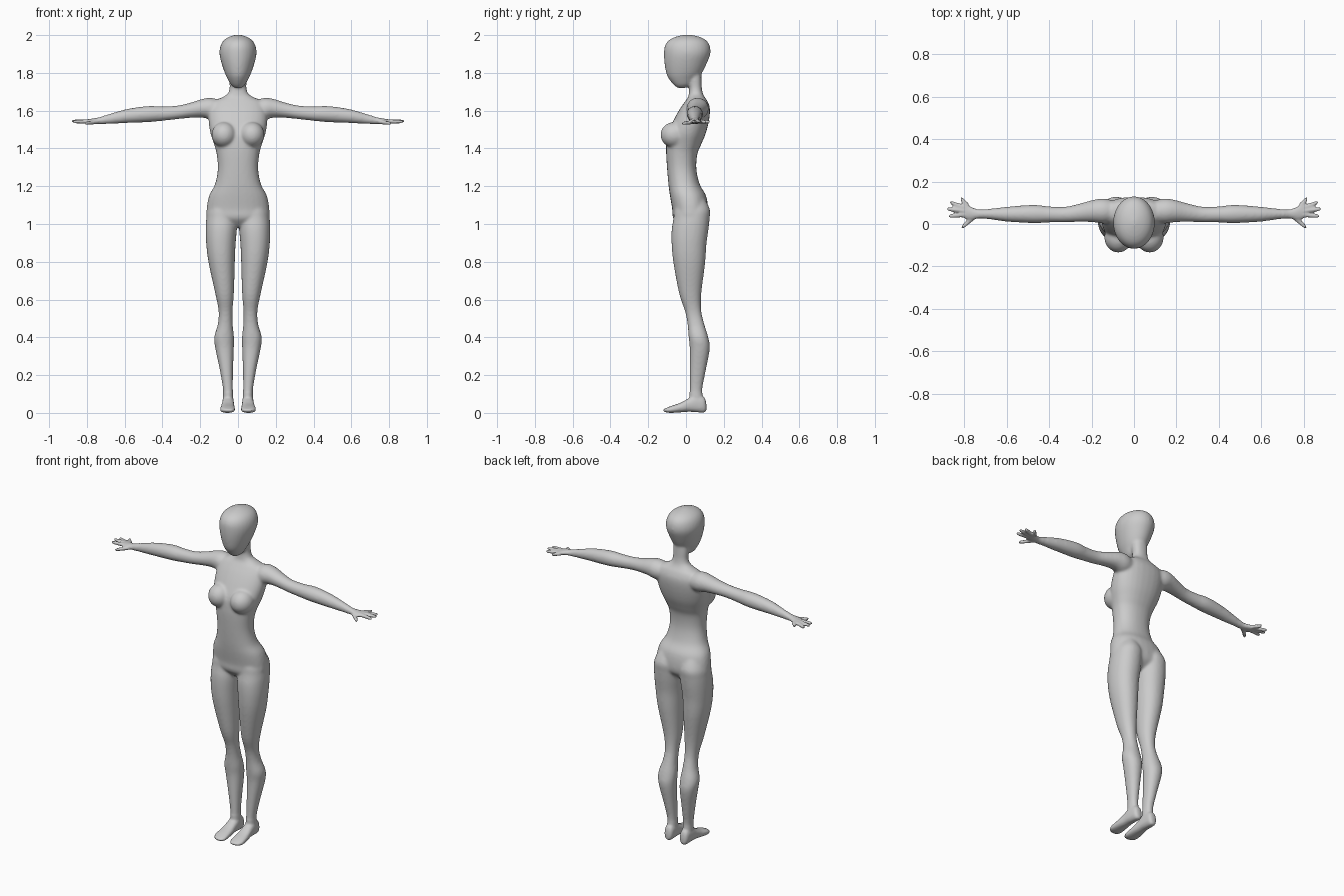
import bpy, bmesh, math
from mathutils import Vector

bm = bmesh.new()


def spline(rows, n=4):
    """Catmull-Rom interpolation through rows of numbers."""
    out = []
    for i in range(len(rows) - 1):
        p0, p1 = rows[max(i - 1, 0)], rows[i]
        p2, p3 = rows[i + 1], rows[min(i + 2, len(rows) - 1)]
        for k in range(n):
            t = k / n
            out.append([0.5 * (2 * b + (c - a) * t + (2 * a - 5 * b + 4 * c - d) * t * t
                               + (3 * b - a - 3 * c + d) * t ** 3)
                        for a, b, c, d in zip(p0, p1, p2, p3)])
    return out + [list(rows[-1])]


def loft(rows, axis, side=1, power=2.0, seg=28):
    """Rows are (position, u_min, u_max, v_min, v_max) along the given axis."""
    u, v = [i for i in range(3) if i != axis]
    rings = []
    for p, u0, u1, v0, v1 in spline(rows):
        ring = []
        for k in range(seg):
            a = 2 * math.pi * k / seg
            c, s = math.cos(a), math.sin(a)
            co = [0, 0, 0]
            co[axis] = p
            co[u] = (u0 + u1) / 2 + (u1 - u0) / 2 * math.copysign(abs(c) ** (2 / power), c)
            co[v] = (v0 + v1) / 2 + (v1 - v0) / 2 * math.copysign(abs(s) ** (2 / power), s)
            co[0] *= side
            ring.append(bm.verts.new(co))
        rings.append(ring)
    for r, q in zip(rings, rings[1:]):
        for k in range(seg):
            bm.faces.new((r[k], r[(k + 1) % seg], q[(k + 1) % seg], q[k]))
    bm.faces.new(rings[0])
    bm.faces.new(rings[-1])


def ball(center, radii):
    rows = []
    for i in range(9):
        a = math.pi * (.03 + .94 * i / 8)
        x, y, z = center
        w, d = radii[0] * math.sin(a), radii[1] * math.sin(a)
        rows.append((z - radii[2] * math.cos(a), x - w, x + w, y - d, y + d))
    loft(rows, 2)


def finger(a, b, r0, r1, side):
    a, b = Vector(a), Vector(b)
    slant = (b - a).length / (b.x - a.x)
    rows = []
    for t, r in ((0, r0), (.5, (r0 + r1) / 2), (.95, r1), (1.1, r1 * .7), (1.16, r1 * .3)):
        p, w = a.lerp(b, t), r * slant
        rows.append((p.x, p.y - w, p.y + w, p.z - r, p.z + r))
    loft(rows, 0, side, seg=14)


# head: z, x range, y range
loft([(1.718, -.012, .012, -.04, -.01), (1.735, -.036, .036, -.064, .03),
      (1.77, -.056, .056, -.092, .06), (1.80, -.070, .070, -.105, .085),
      (1.85, -.087, .087, -.114, .11), (1.90, -.098, .098, -.117, .129),
      (1.94, -.094, .094, -.113, .127), (1.97, -.078, .078, -.094, .11),
      (1.99, -.050, .050, -.058, .075), (2.002, -.012, .012, -.01, .025)], 2)

# torso and neck: z, half width, y range
torso = [(.985, .06, -.03, .06), (1.03, .158, -.068, .108), (1.08, .166, -.073, .117),
         (1.15, .153, -.085, .106), (1.21, .122, -.093, .073), (1.29, .107, -.10, .055),
         (1.37, .113, -.105, .06), (1.42, .126, -.105, .08), (1.48, .146, -.098, .105),
         (1.55, .156, -.066, .122), (1.61, .152, -.032, .127), (1.65, .13, -.004, .114),
         (1.67, .085, .01, .10), (1.69, .055, .015, .09), (1.72, .045, .017, .084),
         (1.76, .046, .012, .082), (1.82, .045, 0, .08)]
loft([(z, -w, w, a, b) for z, w, a, b in torso], 2, power=2.25)

# leg: z, x range, y range
leg = [(.03, .026, .078, .02, .10), (.08, .025, .079, .018, .09), (.13, .027, .080, .02, .087),
       (.23, .026, .097, .02, .106), (.34, .022, .120, .02, .126), (.40, .021, .126, .014, .118),
       (.47, .028, .107, .008, .097), (.54, .029, .103, -.006, .081), (.63, .022, .120, -.036, .081),
       (.79, .017, .155, -.066, .101), (.89, .013, .168, -.076, .108), (.97, .006, .171, -.076, .119),
       (1.03, .004, .168, -.066, .125), (1.08, .006, .160, -.06, .126), (1.15, .03, .125, -.03, .09)]

# foot: y, x range, z range
foot = [(.108, .040, .062, .012, .045), (.095, .026, .077, .002, .085), (.05, .022, .083, .004, .095),
        (.015, .021, .085, .006, .078), (-.03, .018, .091, .003, .053), (-.08, .016, .095, 0, .036),
        (-.105, .020, .086, .003, .026), (-.121, .034, .066, .009, .018)]

# arm and palm: x, y range, z range
arm = [(.08, .015, .105, 1.56, 1.65), (.14, .002, .120, 1.553, 1.668), (.19, .008, .114, 1.563, 1.662),
       (.25, .010, .098, 1.562, 1.643), (.32, .008, .082, 1.555, 1.627), (.40, .007, .083, 1.546, 1.623),
       (.46, .004, .090, 1.540, 1.625), (.52, .006, .088, 1.537, 1.620), (.60, .011, .081, 1.534, 1.606),
       (.68, .022, .072, 1.530, 1.583), (.73, .026, .068, 1.529, 1.566), (.76, .021, .078, 1.530, 1.560),
       (.79, .022, .092, 1.530, 1.555), (.81, .032, .088, 1.533, 1.550)]

# finger: base and tip
fingers = [((.78, .082, 1.542), (.812, .115, 1.542)), ((.79, .074, 1.543), (.858, .099, 1.541)),
           ((.79, .060, 1.544), (.870, .070, 1.544)), ((.79, .044, 1.543), (.862, .038, 1.542)),
           ((.75, .036, 1.540), (.804, -.010, 1.533))]

for s in (1, -1):
    loft(leg, 2, s, 2.15)
    loft(foot, 1, s, 2.4)
    loft(arm, 0, s)
    ball((s * .074, -.062, 1.472), (.066, .073, .068))   # bust
    for a, b in fingers:
        finger(a, b, .0115, .0095, s)

bmesh.ops.recalc_face_normals(bm, faces=bm.faces)
mesh = bpy.data.meshes.new("body")
bm.to_mesh(mesh)
bm.free()
body = bpy.data.objects.new("body", mesh)
bpy.context.collection.objects.link(body)
bpy.context.view_layer.objects.active = body
body.select_set(True)

# fuse all parts into one skin
fuse = body.modifiers.new("fuse", 'REMESH')
fuse.mode = 'VOXEL'
fuse.voxel_size = .0065
bpy.ops.object.modifier_apply(modifier=fuse.name)

# blend the joints; hands and feet get only light smoothing
large = body.vertex_groups.new(name="large")
large.add([v.index for v in body.data.vertices if abs(v.co.x) < .7 and v.co.z > .11], 1, 'REPLACE')
for name, group, count in (("soften", "", 2), ("blend", "large", 12)):
    mod = body.modifiers.new(name, 'SMOOTH')
    mod.factor, mod.iterations, mod.vertex_group = .5, count, group
    bpy.ops.object.modifier_apply(modifier=mod.name)
body.data.shade_smooth()
